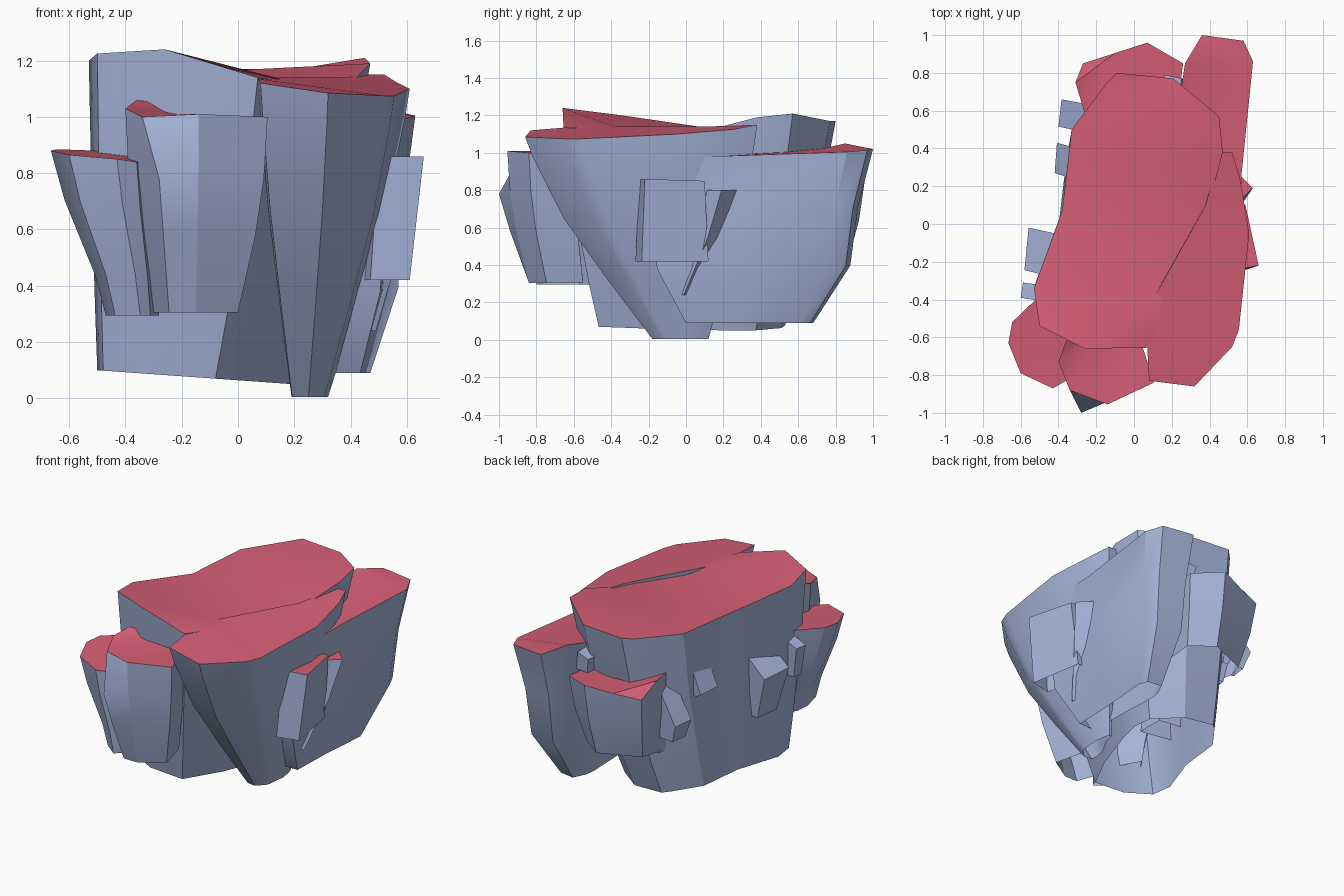
import bpy, bmesh, math
from mathutils import Vector


def material(name, rgb):
    m = bpy.data.materials.new(name)
    m.diffuse_color = (*rgb, 1)
    return m


STONE = material("blue_grey_stone", (0.38, 0.46, 0.70))
RED = material("red_ground", (0.67, 0.115, 0.18))


def rock(name, top, base, profile=(), red_top=True, tilt=0.0):
    """Loft a top outline (x, y, z) down to the same outline squeezed into
    base = (x0, x1, y0, y1, z), open below. profile = (drop, squeeze) fractions."""
    x0, x1, y0, y1, zb = base
    xs, ys = [p[0] for p in top], [p[1] for p in top]
    ax, bx, ay, by = min(xs), max(xs), min(ys), max(ys)

    def low(p):
        u, v = (p[0] - ax) / (bx - ax), (p[1] - ay) / (by - ay)
        return x0 + u * (x1 - x0), y0 + v * (y1 - y0), zb + tilt * (0.5 - u)

    bm = bmesh.new()
    rings = []
    for drop, sq in [(0, 0), *profile, (1, 1)]:
        ring = []
        for p in top:
            q = low(p)
            ring.append(bm.verts.new((p[0] + (q[0] - p[0]) * sq,
                                      p[1] + (q[1] - p[1]) * sq,
                                      p[2] + (q[2] - p[2]) * drop)))
        rings.append(ring)
    n = len(top)
    for a, b in zip(rings, rings[1:]):
        for i in range(n):
            j = (i + 1) % n
            bm.faces.new((a[i], a[j], b[j], b[i]))
    cap = bm.faces.new(rings[0])
    cap.material_index = 1 if red_top else 0
    bmesh.ops.recalc_face_normals(bm, faces=bm.faces[:])
    cap.normal_update()
    if cap.normal.z < 0:
        bmesh.ops.reverse_faces(bm, faces=bm.faces[:])
    bmesh.ops.triangulate(bm, faces=[f for f in bm.faces if len(f.verts) > 4])
    me = bpy.data.meshes.new(name)
    bm.to_mesh(me)
    bm.free()
    me.materials.append(STONE)
    me.materials.append(RED)
    ob = bpy.data.objects.new(name, me)
    bpy.context.collection.objects.link(ob)
    bpy.ops.object.select_all(action='DESELECT')
    ob.select_set(True)
    bpy.context.view_layer.objects.active = ob
    bpy.ops.object.shade_smooth_by_angle(angle=math.radians(30))
    return ob


# Main tall block
rock("main_rock", [
    (-0.53, -0.34, 1.20), (-0.50, -0.54, 1.225), (-0.26, -0.66, 1.24),
    (0.07, -0.655, 1.14), (0.25, -0.30, 1.11), (0.41, 0.15, 1.13),
    (0.47, 0.38, 1.19), (0.45, 0.57, 1.21), (0.21, 0.77, 1.17),
    (-0.09, 0.80, 1.17), (-0.15, 0.74, 1.16), (-0.33, 0.50, 1.15),
    (-0.38, 0.07, 1.14)],
    (-0.50, 0.20, -0.47, 0.53, 0.075), [(0.4, 0.3), (0.8, 0.74)], tilt=0.05)

# Front right wedge that narrows to a point
rock("wedge_rock", [
    (0.08, -0.83, 1.12), (0.32, -0.86, 1.085), (0.52, -0.65, 1.075),
    (0.555, -0.56, 1.075), (0.61, -0.05, 1.10), (0.56, 0.25, 1.125),
    (0.52, 0.38, 1.15), (0.45, 0.38, 1.15), (0.38, 0.10, 1.14),
    (0.10, -0.40, 1.14), (0.07, -0.65, 1.135)],
    (0.19, 0.32, -0.18, 0.12, 0.005), [(0.1, 0.06), (0.4, 0.30), (0.7, 0.64)])

# Back right block
rock("back_right_rock", [
    (0.25, 0.72, 1.02), (0.27, 0.85, 1.05), (0.36, 1.00, 1.02),
    (0.58, 0.97, 1.015), (0.63, 0.86, 1.005), (0.57, 0.27, 0.985),
    (0.55, -0.25, 0.97), (0.30, -0.25, 0.97)],
    (0.30, 0.47, 0.0, 0.68, 0.09), [(0.33, 0.25), (0.67, 0.38)])

# Back block
rock("back_rock", [
    (-0.31, 0.75, 0.93), (-0.27, 0.85, 0.83), (-0.10, 0.905, 0.85),
    (0.07, 0.96, 0.88), (0.26, 0.85, 0.85), (0.22, 0.55, 0.85),
    (-0.25, 0.55, 0.90)],
    (-0.24, 0.20, 0.45, 0.86, 0.40), [(0.5, 0.35)])

# Front left block
rock("front_left_rock", [
    (-0.665, -0.63, 0.88), (-0.60, -0.79, 0.865), (-0.43, -0.87, 0.85),
    (-0.36, -0.83, 0.84), (-0.30, -0.60, 0.85), (-0.50, -0.38, 0.88),
    (-0.645, -0.52, 0.885)],
    (-0.47, -0.28, -0.80, -0.38, 0.295), [(0.3, 0.25), (0.75, 0.8)])

# Front middle block, with a chipped corner at the top
front = rock("front_middle_rock", [
    (-0.40, -0.73, 1.03), (-0.34, -0.88, 1.0), (-0.14, -0.955, 1.01),
    (0.105, -0.84, 1.0), (0.03, -0.60, 1.0), (-0.20, -0.60, 1.01),
    (-0.30, -0.60, 1.05), (-0.36, -0.62, 1.06)],
    (-0.31, 0.0, -0.84, -0.55, 0.305), [(0.31, 0.12), (0.6, 0.4)])
for z, target in ((0.78, (-0.28, -1.0, 0.78)), (0.58, (-0.265, -0.94, 0.58)),
                  (0.305, (-0.245, -0.84, 0.305))):
    corner = min(front.data.vertices,
                 key=lambda v: (v.co - Vector((-0.32, -0.86, z))).length)
    corner.co = target

# Shards with red tops on the right face
rock("right_shard", [(0.66, -0.22, 0.86), (0.50, -0.25, 0.86),
     (0.42, 0.10, 0.85), (0.59, 0.10, 0.85)],
     (0.40, 0.61, -0.27, 0.12, 0.42))
rock("right_splinter", [(0.63, 0.19, 0.80), (0.55, 0.27, 0.80),
     (0.45, 0.20, 0.80), (0.52, 0.09, 0.80)],
     (0.42, 0.49, -0.04, 0.01, 0.24), [(0.45, 0.36)])


# Plain stone shards: centre, half width and depth, bottom and top height, slope, taper
def shard(name, x, y, w, d, z0, z1, slope=0.0, taper=0.03):
    top = [(x - w, y - d * 0.6, z1 - slope), (x - w * 0.8, y + d, z1 - slope),
           (x + w, y + d * 0.7, z1 + slope), (x + w, y - d, z1 + slope)]
    rock(name, top, (x - w + taper, x + w + taper, y - d * 0.8, y + d * 0.7, z0),
         red_top=False)


for i, s in enumerate([
        (-0.47, -0.16, 0.11, 0.14, 0.42, 0.78, 0.07, 0.08),
        (-0.54, -0.36, 0.06, 0.05, 0.61, 0.83, 0.02, 0.03),
        (-0.32, 0.57, 0.08, 0.09, 0.49, 0.72, 0.11, 0.04),
        (-0.36, 0.33, 0.06, 0.10, 0.70, 0.84, 0.10, 0.06),
        (-0.20, 0.55, 0.05, 0.06, 0.37, 0.52, 0.02, 0.02),
        (0.20, 0.73, 0.05, 0.06, 0.86, 0.97, 0.01, 0.02)]):
    shard(f"stone_shard_{i + 1}", *s)
